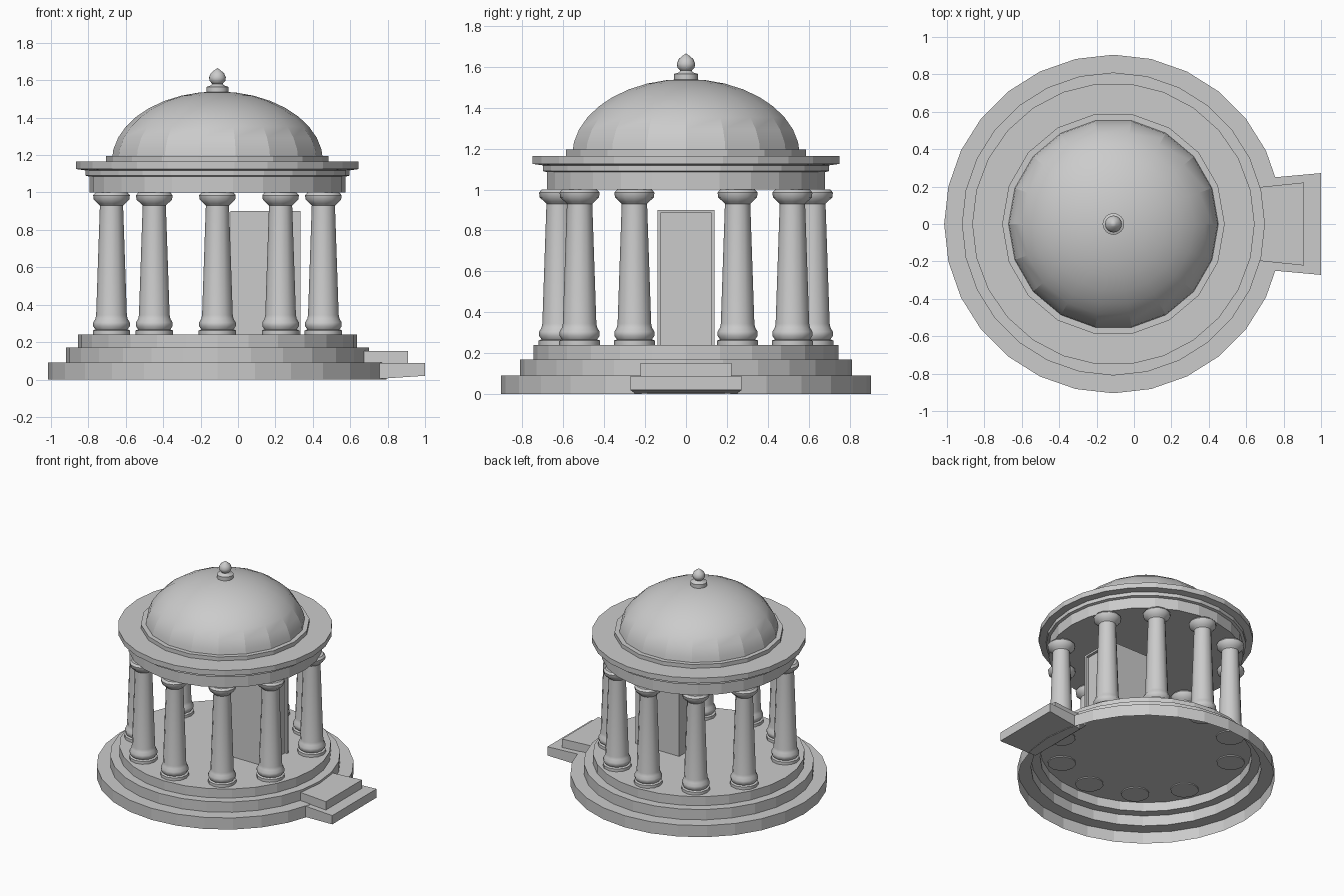
import bpy, bmesh, math
from mathutils import Vector

if "Cube" in bpy.data.objects:
    bpy.data.objects.remove(bpy.data.objects["Cube"], do_unlink=True)

CX = -0.11      # axis of the round building
FLOOR = 0.24

stone = bpy.data.materials.new("pale grey stone")
stone.use_nodes = True
stone.diffuse_color = (0.6, 0.6, 0.6, 1)
stone.node_tree.nodes["Principled BSDF"].inputs["Base Color"].default_value = (0.6, 0.6, 0.6, 1)


def finish(name, bm, smooth=None):
    bmesh.ops.recalc_face_normals(bm, faces=bm.faces)
    mesh = bpy.data.meshes.new(name)
    bm.to_mesh(mesh)
    bm.free()
    mesh.materials.append(stone)
    ob = bpy.data.objects.new(name, mesh)
    bpy.context.collection.objects.link(ob)
    if smooth:
        bpy.ops.object.select_all(action='DESELECT')
        ob.select_set(True)
        bpy.context.view_layer.objects.active = ob
        bpy.ops.object.shade_smooth_by_angle(angle=math.radians(smooth))
    return ob


def lathe(name, profile, sides, x=CX, y=0.0, smooth=None):
    """Spin (radius, height) points about a vertical axis."""
    bm = bmesh.new()
    verts = [bm.verts.new((r, 0, z)) for r, z in profile]
    edges = [bm.edges.new(pair) for pair in zip(verts, verts[1:])]
    bmesh.ops.spin(bm, geom=verts + edges, cent=(0, 0, 0), axis=(0, 0, 1),
                   angle=math.tau, steps=sides, use_merge=True)
    bmesh.ops.remove_doubles(bm, verts=bm.verts, dist=0.0005)
    bmesh.ops.translate(bm, verts=bm.verts, vec=(x, y, 0))
    return finish(name, bm, smooth)


def block(name, x0, x1, half0, half1, z0, z1, lift=0.0):
    """Box whose half width changes from x0 to x1, with the outer bottom lifted."""
    bm = bmesh.new()
    bmesh.ops.create_cube(bm, size=2)
    for v in bm.verts:
        outer = v.co.x > 0
        top = v.co.z > 0
        half = half1 if outer else half0
        v.co = Vector((x1 if outer else x0, math.copysign(half, v.co.y),
                       z1 if top else z0 + (lift if outer else 0)))
    return finish(name, bm)


# Stepped round base, hollow underneath
lathe("stepped_base", [(0.905, 0), (0.905, 0.09), (0.81, 0.09), (0.81, 0.17),
                       (0.745, 0.17), (0.745, FLOOR), (0, FLOOR)], 28)

# Entrance steps
block("lower_entrance_step", 0.70, 1.0, 0.245, 0.272, 0.0, 0.088, 0.02)
block("upper_entrance_step", 0.60, 0.91, 0.19, 0.222, 0.088, 0.153)

# Ten columns, leaving wider gaps at the entrance and behind it
column_profile = [(0, 0.232), (0.1, 0.232), (0.1, 0.262), (0.086, 0.268), (0.098, 0.285),
                  (0.098, 0.305), (0.086, 0.325), (0.082, 0.345), (0.062, 0.93),
                  (0.072, 0.94), (0.095, 0.962), (0.098, 0.985), (0.085, 1.0), (0, 1.0)]
for side, sign in (("front", -1), ("back", 1)):
    for i, degrees in enumerate((24, 57, 90, 123, 156)):
        a = math.radians(degrees)
        lathe(f"{side}_column_{i + 1}", column_profile, 12,
              CX + 0.62 * math.cos(a), sign * 0.62 * math.sin(a), smooth=40)

# Inner chamber with a raised door frame on the entrance side
block("inner_chamber", -0.04, 0.315, 0.14, 0.14, FLOOR, 0.9)
for name, sign in (("left_door_jamb", 1), ("right_door_jamb", -1)):
    jamb = block(name, 0.315, 0.335, 0.008, 0.008, FLOOR, 0.9)
    jamb.location.y = sign * 0.132
block("door_lintel", 0.315, 0.335, 0.124, 0.124, 0.885, 0.9)

# Ring beam and cornice
lathe("entablature", [(0, 1.0), (0.685, 1.0), (0.685, 1.085), (0.705, 1.09),
                      (0.705, 1.118), (0.755, 1.125), (0.755, 1.165), (0, 1.165)], 26)

# Dome on a low ring
lathe("dome_ring", [(0.57, 1.16), (0.595, 1.165), (0.595, 1.195), (0.545, 1.195)], 18)
dome_profile = [(0.565 * math.cos(t), 1.165 + 0.375 * math.sin(t))
                for t in (math.pi / 2 * i / 9 for i in range(10))]
lathe("dome", dome_profile, 18, smooth=15)

# Finial
lathe("finial_base", [(0, 1.525), (0.058, 1.525), (0.058, 1.565), (0.035, 1.572),
                      (0.025, 1.585), (0, 1.585)], 16, smooth=40)
lathe("finial_ball", [(0, 1.572), (0.026, 1.578), (0.042, 1.597), (0.045, 1.615),
                      (0.036, 1.637), (0.016, 1.654), (0, 1.665)], 16, smooth=50)
